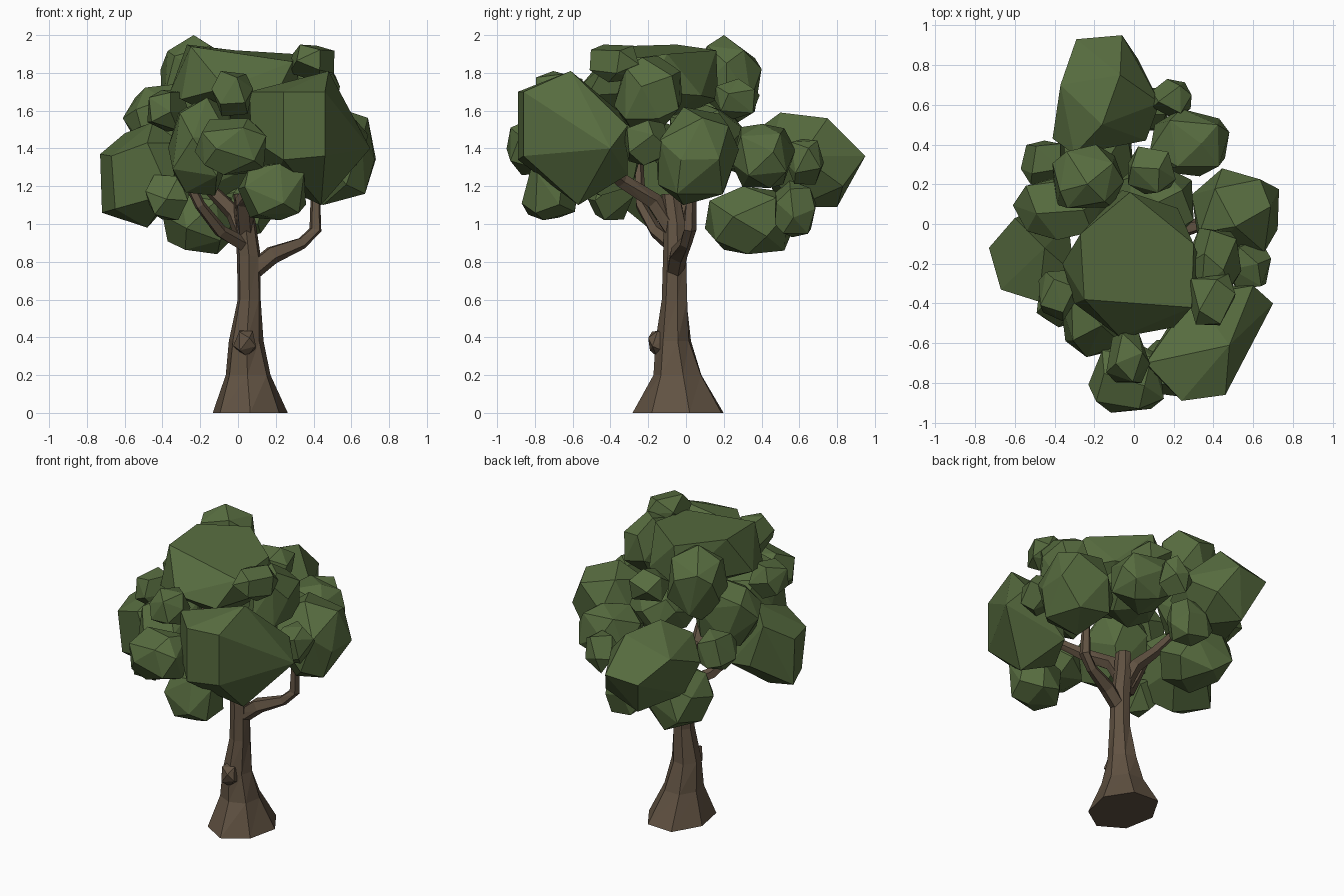
import bpy, bmesh, math, random
from mathutils import Vector, Matrix

random.seed(11)


def material(name, rgb):
    m = bpy.data.materials.new(name)
    m.diffuse_color = (*rgb, 1)
    return m


LEAF = material("leaf_green", (0.095, 0.15, 0.05))
BARK = material("bark_brown", (0.12, 0.085, 0.055))


def finish(bm, name, mat):
    bmesh.ops.recalc_face_normals(bm, faces=bm.faces[:])
    me = bpy.data.meshes.new(name)
    bm.to_mesh(me)
    bm.free()
    me.materials.append(mat)
    ob = bpy.data.objects.new(name, me)
    bpy.context.collection.objects.link(ob)
    return ob


def hull(name, pts, mat=LEAF):
    bm = bmesh.new()
    for p in pts:
        bm.verts.new(p)
    bmesh.ops.convex_hull(bm, input=bm.verts[:])
    loose = [v for v in bm.verts if not v.link_faces]
    bmesh.ops.delete(bm, geom=loose, context='VERTS')
    bmesh.ops.dissolve_limit(bm, angle_limit=math.radians(8), verts=bm.verts[:], edges=bm.edges[:])
    return finish(bm, name, mat)


def clump(name, centre, radii, mat=LEAF):
    """Angular convex lump that exactly fills centre +/- radii."""
    rnd = random.Random(name)
    n = 12 if max(radii) < 0.145 else 17
    turn = Matrix.Rotation(rnd.uniform(0, 6.28), 3, Vector((rnd.random(), rnd.random(), 1)))
    pts = []
    for i in range(n):
        z = 1 - 2 * (i + 0.5) / n
        a = i * 2.39996 + rnd.uniform(-0.3, 0.3)
        r = math.sqrt(1 - z * z)
        p = turn @ Vector((r * math.cos(a), r * math.sin(a), z))
        p = Vector([math.copysign(abs(c) ** 0.8, c) for c in p])
        pts.append(p * rnd.uniform(0.95, 1.05))
    lo = [min(p[k] for p in pts) for k in range(3)]
    hi = [max(p[k] for p in pts) for k in range(3)]
    return hull(name, [[centre[k] + radii[k] * (2 * (p[k] - lo[k]) / (hi[k] - lo[k]) - 1)
                        for k in range(3)] for p in pts], mat)


def limb(name, path, sides=5, level=False, rough=0.08):
    """Loft of rings; each path point is (x, y, z, rx, ry)."""
    bm = bmesh.new()
    P = [Vector(p[:3]) for p in path]
    rings = []
    for i, p in enumerate(path):
        t = (P[min(i + 1, len(P) - 1)] - P[max(i - 1, 0)]).normalized()
        q = Matrix.Identity(3) if level else Vector((0, 0, 1)).rotation_difference(t).to_matrix()
        ring = []
        for k in range(sides):
            a = 2 * math.pi * (k + 0.25) / sides
            s = random.uniform(1 - rough, 1 + rough)
            ring.append(bm.verts.new(P[i] + q @ Vector((p[3] * s * math.cos(a), p[4] * s * math.sin(a), 0))))
        rings.append(ring)
    for a, b in zip(rings, rings[1:]):
        for k in range(sides):
            j = (k + 1) % sides
            bm.faces.new([a[k], a[j], b[j]])
            bm.faces.new([a[k], b[j], b[k]])
    bm.faces.new(rings[0])
    bm.faces.new(rings[-1])
    return finish(bm, name, BARK)


# Flared trunk with a knot on the front
limb("trunk", [(0.065, -0.035, 0, 0.205, 0.245), (0.05, -0.045, 0.2, 0.125, 0.135),
               (0.045, -0.065, 0.38, 0.09, 0.095), (0.06, -0.06, 0.6, 0.066, 0.073),
               (0.058, -0.058, 0.83, 0.064, 0.062), (0.04, -0.06, 1.0, 0.058, 0.058),
               (0.02, -0.08, 1.16, 0.045, 0.05)], sides=7, level=True, rough=0.07)
clump("trunk_knot", (0.035, -0.14, 0.37), (0.06, 0.06, 0.07), BARK)

# Branches
limb("branch_right", [(0.06, -0.06, 0.74, 0.05, 0.05), (0.18, -0.04, 0.84, 0.05, 0.05),
                      (0.34, 0.0, 0.9, 0.034, 0.034), (0.41, 0.02, 0.97, 0.036, 0.036),
                      (0.41, 0.03, 1.2, 0.025, 0.025)])
limb("branch_left", [(0.05, -0.06, 0.88, 0.045, 0.045), (-0.09, -0.16, 0.96, 0.036, 0.036),
                     (-0.2, -0.24, 1.1, 0.03, 0.03), (-0.31, -0.25, 1.32, 0.025, 0.025)])
limb("branch_front", [(0.04, -0.06, 0.95, 0.05, 0.05), (0.03, -0.17, 1.12, 0.048, 0.048),
                      (0.1, -0.34, 1.23, 0.038, 0.038), (0.25, -0.5, 1.36, 0.025, 0.025)])
limb("branch_back", [(0.04, -0.06, 0.92, 0.05, 0.05), (-0.02, -0.02, 1.06, 0.045, 0.045),
                     (-0.15, 0.01, 1.19, 0.036, 0.036), (-0.32, 0.05, 1.4, 0.025, 0.025)])

# Large irregular clumps
hull("leaves_front_right", [
    (0.06, -0.7, 1.7), (0.07, -0.72, 1.45), (0.24, -0.89, 1.7), (0.24, -0.89, 1.34),
    (0.46, -0.86, 1.7), (0.46, -0.86, 1.36), (0.48, -0.61, 1.81), (0.7, -0.4, 1.4),
    (0.6, -0.31, 1.52), (0.44, -0.57, 1.1), (0.3, -0.31, 1.26), (0.3, -0.36, 1.6), (0.18, -0.55, 1.22)])
hull("leaves_back", [
    (-0.16, 0.5, 1.59), (-0.07, 0.75, 1.56), (-0.29, 0.93, 1.34), (-0.06, 0.95, 1.36),
    (0.13, 0.61, 1.36), (0.06, 0.42, 1.3), (-0.41, 0.43, 1.34), (-0.37, 0.7, 1.45),
    (-0.2, 0.8, 1.09), (-0.03, 0.58, 1.09), (-0.32, 0.48, 1.12), (-0.3, 0.35, 1.48), (0.02, 0.83, 1.2)])
hull("leaves_left", [
    (-0.73, -0.12, 1.37), (-0.72, -0.12, 1.06), (-0.6, 0.03, 1.48), (-0.52, 0.06, 1.2),
    (-0.67, -0.33, 1.36), (-0.65, -0.31, 1.08), (-0.45, -0.12, 1.54), (-0.48, -0.39, 1.43),
    (-0.36, -0.42, 1.16), (-0.3, -0.25, 1.43), (-0.48, -0.2, 0.98), (-0.33, 0.0, 1.15)])
hull("leaves_crown", [
    (-0.25, -0.38, 1.94), (-0.27, -0.05, 1.95), (-0.02, 0.16, 1.92), (0.3, -0.1, 1.9), (0.29, -0.42, 1.86),
    (-0.07, -0.57, 1.72), (0.2, -0.52, 1.68), (0.34, -0.2, 1.7), (0.22, 0.08, 1.68), (-0.06, 0.17, 1.66),
    (-0.36, -0.2, 1.7), (-0.3, -0.4, 1.66), (0.05, -0.25, 1.48)])

# Leaf clumps: name, centre, half sizes
for name, c, r in [
    ("leaves_inner", (0.1, 0.11, 1.47), (0.2, 0.2, 0.16)),
    ("leaves_right", (0.51, 0.06, 1.36), (0.22, 0.22, 0.26)),
    ("leaves_back_right", (0.28, 0.41, 1.36), (0.2, 0.17, 0.17)),
    ("leaves_back_right_small", (0.19, 0.63, 1.33), (0.1, 0.1, 0.12)),
    ("leaves_back_low", (-0.2, 0.33, 1.02), (0.2, 0.23, 0.18)),
    ("leaves_back_low_small", (0.04, 0.58, 1.08), (0.14, 0.11, 0.15)),
    ("leaves_peak", (-0.23, 0.24, 1.77), (0.18, 0.16, 0.23)),
    ("leaves_left_upper", (-0.37, 0.09, 1.55), (0.24, 0.17, 0.2)),
    ("leaves_left_small", (-0.46, 0.31, 1.38), (0.11, 0.11, 0.12)),
    ("leaves_back_upper_small", (0.09, 0.27, 1.66), (0.12, 0.12, 0.11)),
    ("leaves_right_upper", (0.41, -0.2, 1.7), (0.13, 0.18, 0.19)),
    ("leaves_right_peak", (0.39, -0.38, 1.85), (0.12, 0.13, 0.1)),
    ("leaves_right_small", (0.58, -0.2, 1.43), (0.11, 0.13, 0.12)),
    ("leaves_front_upper_small", (-0.03, -0.67, 1.69), (0.11, 0.13, 0.12)),
    ("leaves_front", (-0.04, -0.77, 1.41), (0.19, 0.18, 0.15)),
    ("leaves_front_left_small", (-0.37, -0.36, 1.6), (0.11, 0.13, 0.11)),
    ("leaves_front_left_low", (-0.37, -0.4, 1.14), (0.12, 0.12, 0.12)),
    ("leaves_front_low", (0.18, -0.72, 1.17), (0.18, 0.15, 0.15)),
    ("leaves_front_left", (-0.19, -0.44, 1.41), (0.18, 0.23, 0.26)),
]:
    clump(name, c, r)
